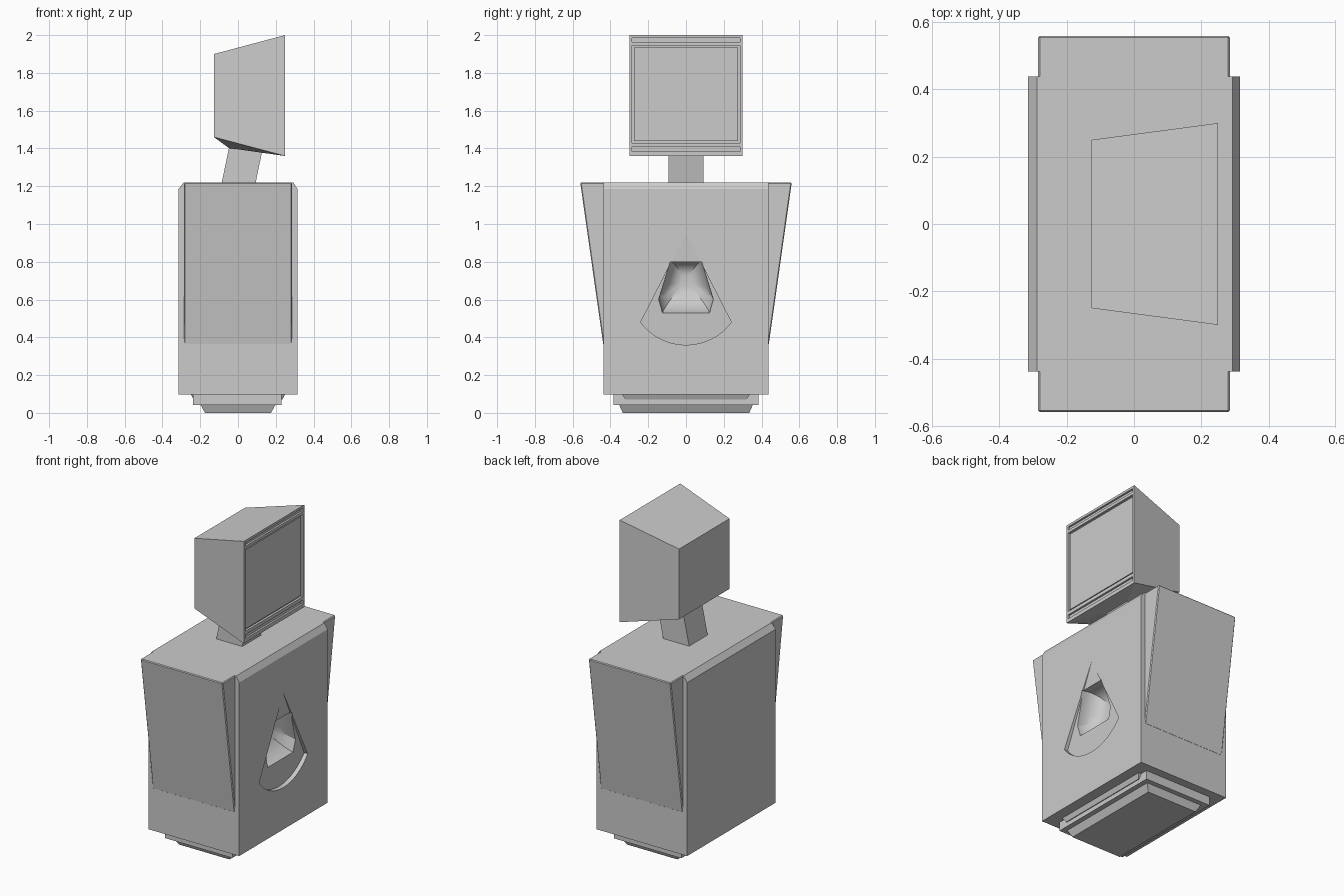
import bpy, bmesh, math

if "Cube" in bpy.data.objects:
    bpy.data.objects.remove(bpy.data.objects["Cube"])


def loft(name, rings):
    """Closed solid skinned through rings with equal point counts."""
    bm = bmesh.new()
    vs = [[bm.verts.new(p) for p in r] for r in rings]
    n = len(vs[0])
    for a, b in zip(vs, vs[1:]):
        for i in range(n):
            j = (i + 1) % n
            bm.faces.new((a[i], a[j], b[j], b[i]))
    bm.faces.new(vs[0])
    bm.faces.new(vs[-1])
    bmesh.ops.recalc_face_normals(bm, faces=bm.faces)
    me = bpy.data.meshes.new(name)
    bm.to_mesh(me)
    bm.free()
    ob = bpy.data.objects.new(name, me)
    bpy.context.collection.objects.link(ob)
    return ob


def rect(x0, x1, y, z0, z1=None):
    """Horizontal ring; z may differ between the x0 and x1 edges."""
    z1 = z0 if z1 is None else z1
    return [(x0, -y, z0), (x1, -y, z1), (x1, y, z1), (x0, y, z0)]


def upright(x, y, z0, z1):
    """Vertical ring facing +x."""
    return [(x, -y, z0), (x, y, z0), (x, y, z1), (x, -y, z1)]


def cut(target, cutter):
    m = target.modifiers.new("cut", "BOOLEAN")
    m.operation = "DIFFERENCE"
    m.solver = "EXACT"
    m.object = cutter
    bpy.context.view_layer.objects.active = target
    bpy.ops.object.modifier_apply(modifier=m.name)
    bpy.data.objects.remove(cutter)


def smooth(ob, angle):
    bpy.ops.object.select_all(action="DESELECT")
    ob.select_set(True)
    bpy.context.view_layer.objects.active = ob
    bpy.ops.object.shade_smooth_by_angle(angle=math.radians(angle))


# Stepped foot
loft("foot", [rect(-0.175, 0.175, 0.335, 0.0), rect(-0.20, 0.20, 0.355, 0.045)])
loft("plinth", [rect(-0.237, 0.23, 0.385, 0.043), rect(-0.237, 0.23, 0.385, 0.101)])
loft("plinth_collar", [rect(-0.235, 0.235, 0.32, 0.07), rect(-0.25, 0.25, 0.34, 0.101)])

# Main cabinet with chamfered long top edges
body = loft("cabinet", [rect(-0.315, 0.315, 0.438, 0.098),
                        rect(-0.315, 0.315, 0.438, 1.185),
                        rect(-0.288, 0.293, 0.438, 1.22)])

# Teardrop recess, flush at its apex and deepest at its round base
half = math.asin(0.24 / 0.30)
outline = [(0.0, 0.95)]
for i in range(25):
    a = -half + 2 * half * i / 24
    outline.append((0.30 * math.sin(a), 0.66 - 0.30 * math.cos(a)))
cut(body, loft("recess_cutter", [
    [(0.34, y, z) for y, z in outline],
    [(0.315 - 0.03 * (0.953 - z) / 0.59, y, z) for y, z in outline]]))

# Smooth dispensing hollow inside the teardrop
corners = [(-0.125, 0.525), (0.125, 0.525), (0.145, 0.60), (0.083, 0.80), (-0.083, 0.80), (-0.145, 0.60)]
mouth = []
for k, (y, z) in enumerate(corners):
    y2, z2 = corners[(k + 1) % len(corners)]
    mouth += [(y + (y2 - y) * i / 4, z + (z2 - z) * i / 4) for i in range(4)]
rings = [[(0.33, y, z) for y, z in mouth]]
for i in range(10):
    a = math.radians(85) * i / 9
    s, d = 0.15 + 0.85 * math.cos(a), 0.13 * math.sin(a)
    rings.append([(0.303 - d, y * s, 0.67 + 0.03 * math.sin(a) + (z - 0.67) * s) for y, z in mouth])
cut(body, loft("hollow_cutter", rings))
smooth(body, 28)

# Flared wings on both ends
for s, label in ((-1, "front"), (1, "back")):
    w = loft(label + "_wing", [
        [(x, s * y, z) for x, y, z in ((-0.285, 0.42, 0.36), (-0.285, 0.438, 0.36),
                                      (-0.285, 0.56, 1.22), (-0.285, 0.42, 1.22))],
        [(x, s * y, z) for x, y, z in ((0.285, 0.42, 0.36), (0.285, 0.438, 0.36),
                                      (0.285, 0.56, 1.22), (0.285, 0.42, 1.22))]])
    b = w.modifiers.new("soft_edges", "BEVEL")
    b.width = 0.005
    b.segments = 1

# Leaning neck
loft("neck", [rect(-0.087, 0.093, 0.092, 1.215), rect(-0.048, 0.126, 0.092, 1.402, 1.378)])

# Tapered head, its underside drawn in to the neck
head = loft("head", [rect(-0.048, 0.126, 0.092, 1.402, 1.378),
                     rect(-0.127, 0.25, 0.25, 1.46, 1.36),
                     rect(-0.127, 0.25, 0.25, 1.90, 2.0)])
for v in head.data.vertices:
    if v.co.x > 0.24:
        v.co.y = math.copysign(0.30, v.co.y)

# Screen recess and the grooves above and below it
for y, z0, z1, depth in ((0.285, 1.43, 1.945, 0.014),
                         (0.285, 1.963, 1.985, 0.012),
                         (0.285, 1.383, 1.408, 0.012)):
    cut(head, loft("groove_cutter", [upright(0.25 - depth, y, z0, z1), upright(0.30, y, z0, z1)]))

# Screen panel sitting in the recess
loft("screen", [upright(0.23, 0.276, 1.44, 1.935), upright(0.244, 0.276, 1.44, 1.935)])
